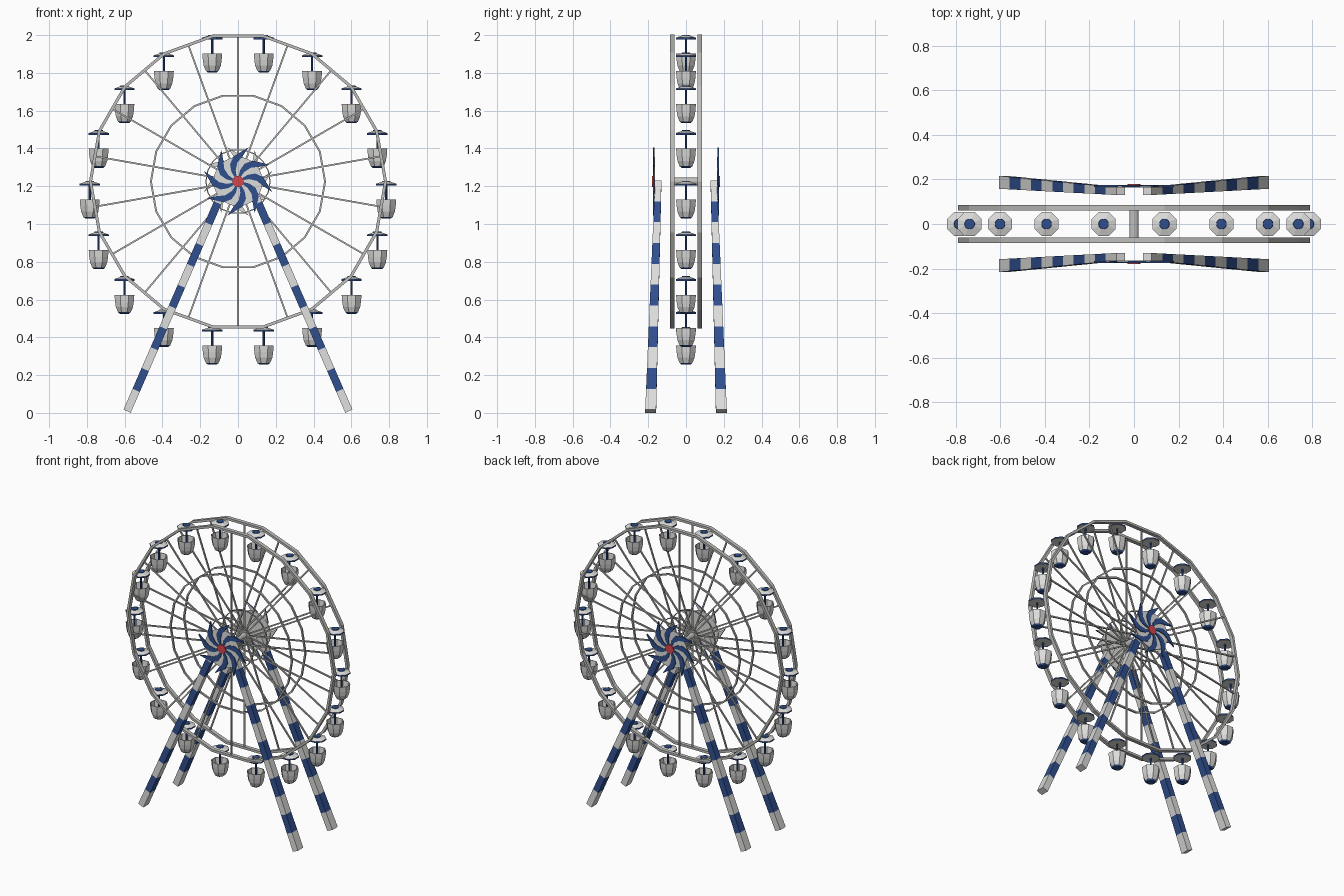
import bpy, bmesh, math
from mathutils import Vector

if "Cube" in bpy.data.objects:
    bpy.data.objects.remove(bpy.data.objects["Cube"])


def material(name, rgb):
    m = bpy.data.materials.new(name)
    m.diffuse_color = (*rgb, 1)
    m.use_nodes = True
    m.node_tree.nodes["Principled BSDF"].inputs["Base Color"].default_value = m.diffuse_color
    return m


WHITE = material("white paint", (0.72, 0.72, 0.71))
BLUE = material("blue paint", (0.03, 0.078, 0.27))
STEEL = material("grey steel", (0.52, 0.52, 0.51))
RED = material("red paint", (0.68, 0.06, 0.07))

CZ, R, N, RIM_Y = 1.225, 0.781, 18, 0.073   # wheel centre, radius, sides, ring offset


def finish(name, bm, mats):
    bmesh.ops.recalc_face_normals(bm, faces=bm.faces)
    me = bpy.data.meshes.new(name)
    bm.to_mesh(me)
    bm.free()
    for m in mats:
        me.materials.append(m)
    ob = bpy.data.objects.new(name, me)
    bpy.context.collection.objects.link(ob)
    return ob


def loft(bm, loops, closed=False, mats=None):
    """Skin a list of equal point loops; cap the ends unless closed."""
    vs = [[bm.verts.new(p) for p in lp] for lp in loops]
    n = len(vs[0])
    pairs = list(zip(vs, vs[1:] + vs[:1])) if closed else list(zip(vs, vs[1:]))
    for i, (a, b) in enumerate(pairs):
        for j in range(n):
            k = (j + 1) % n
            bm.faces.new((a[j], a[k], b[k], b[j])).material_index = mats[i] if mats else 0
    if not closed:
        bm.faces.new(vs[0]).material_index = mats[0] if mats else 0
        bm.faces.new(vs[-1]).material_index = mats[-1] if mats else 0


def polar(r, deg, y):
    a = math.radians(deg)
    return Vector((r * math.cos(a), y, CZ + r * math.sin(a)))


def wheel_ring(name, radius, tr, ty):
    """Polygonal ring of rectangular section, one on each side."""
    bm = bmesh.new()
    for y in (-RIM_Y, RIM_Y):
        loft(bm, [[polar(radius + a * tr / 2, i * 360 / N, y + b * ty / 2)
                   for a, b in ((-1, -1), (1, -1), (1, 1), (-1, 1))] for i in range(N)], True)
    finish(name, bm, [STEEL])


wheel_ring("outer_rim", R, 0.016, 0.026)
wheel_ring("middle_ring", 0.461, 0.010, 0.012)
wheel_ring("hub_ring", 0.17, 0.006, 0.008)

# Spokes run to the middle of each rim edge
bm = bmesh.new()
h = 0.0045
for y in (-RIM_Y, RIM_Y):
    for i in range(N):
        d = 10 + 20 * i
        side = polar(h, d + 90, 0) - Vector((0, 0, CZ))
        loft(bm, [[polar(r, d, y) + side * a + Vector((0, b * h, 0))
                   for a, b in ((-1, -1), (1, -1), (1, 1), (-1, 1))]
                  for r in (0.015, R * math.cos(math.radians(10)))])
finish("spokes", bm, [STEEL])


def disc(name, radius, y0, y1, n, mat):
    bm = bmesh.new()
    loft(bm, [[polar(radius, i * 360 / n, y) for i in range(n)] for y in (y0, y1)])
    return finish(name, bm, [mat])


axle = disc("axle", 0.021, -0.082, 0.082, 20, STEEL)

# Striped tapering legs, eleven bands each
SEG = 11
for sy, label in ((-1, "front"), (1, "back")):
    for sx, side in ((-1, "left"), (1, "right")):
        bm = bmesh.new()
        foot, top = Vector((sx * 0.587, sy * 0.187, 0.009)), Vector((sx * 0.06, sy * 0.147, 1.222))
        ax = (top - foot).normalized()
        u = Vector((ax.z, 0, -ax.x)).normalized()
        loops = []
        for i in range(SEG + 1):
            t = i / SEG
            w, d = 0.021, 0.029 - 0.012 * t
            c = foot.lerp(top, t)
            loops.append([c + u * a * w + Vector((0, b * d, 0))
                          for a, b in ((-1, -1), (1, -1), (1, 1), (-1, 1))])
        loft(bm, loops, mats=[i % 2 for i in range(SEG)])
        finish(f"{label}_{side}_leg", bm, [WHITE, BLUE])

# Pinwheel ornaments outside the legs: white disc, curved blue blades, red boss
EDGE_A = [(0.02, 58), (0.06, 52), (0.10, 42), (0.135, 27), (0.187, 0.5)]
EDGE_B = [(0.02, 34), (0.06, 29), (0.10, 19), (0.135, 7), (0.187, 0)]
for s, label in ((1, "front"), (-1, "back")):
    parts = [disc(f"{label}_pinwheel_disc", 0.13, -0.164, -0.170, 32, WHITE)]
    bm = bmesh.new()
    for k in range(8):
        tip = 28 + 45 * k
        loft(bm, [[polar(ra, tip + da, -0.166), polar(rb, tip + db, -0.166),
                   polar(rb, tip + db, -0.175), polar(ra, tip + da, -0.175)]
                  for (ra, da), (rb, db) in zip(EDGE_A, EDGE_B)])
    bmesh.ops.recalc_face_normals(bm, faces=bm.faces)
    for f in bm.faces:                       # inner side is white
        f.material_index = 1 if f.normal.y > 0.9 else 0
    parts.append(finish(f"{label}_pinwheel_blades", bm, [BLUE, WHITE]))
    parts.append(disc(f"{label}_pinwheel_boss", 0.03, -0.166, -0.179, 16, RED))
    if s < 0:
        for p in parts:
            p.rotation_euler.z = math.pi


def lathe(bm, profile, mats, n=8):
    loft(bm, [[Vector((r * math.cos(math.tau * (j + 0.5) / n), r * math.sin(math.tau * (j + 0.5) / n), z))
               for j in range(n)] for r, z in profile], mats=mats)


# Gondola: eight-sided canopy, pole and open bowl
bm = bmesh.new()
lathe(bm, [(0.058, -0.021), (0.058, -0.012), (0.024, -0.001)], [0, 1])
for f in bm.faces:
    zs = [v.co.z for v in f.verts]
    f.material_index = 1 if max(zs) - min(zs) > 0.008 and max(zs) < -0.011 else 0
lathe(bm, [(0.024, -0.003), (0.022, 0.003)], [1], 16)
lathe(bm, [(0.006, -0.185), (0.006, -0.018)], [1])
lathe(bm, [(0.026, -0.196), (0.037, -0.187), (0.049, -0.160), (0.054, -0.130), (0.057, -0.095),
           (0.052, -0.095), (0.048, -0.135), (0.035, -0.180)], [1, 0, 0, 0, 0, 0, 0])
gondola = finish("gondola_01", bm, [WHITE, BLUE])
for i in range(N):
    g = gondola
    if i:
        g = bpy.data.objects.new(f"gondola_{i + 1:02d}", gondola.data)
        bpy.context.collection.objects.link(g)
    g.location = polar(0.785, i * 360 / N, 0)
